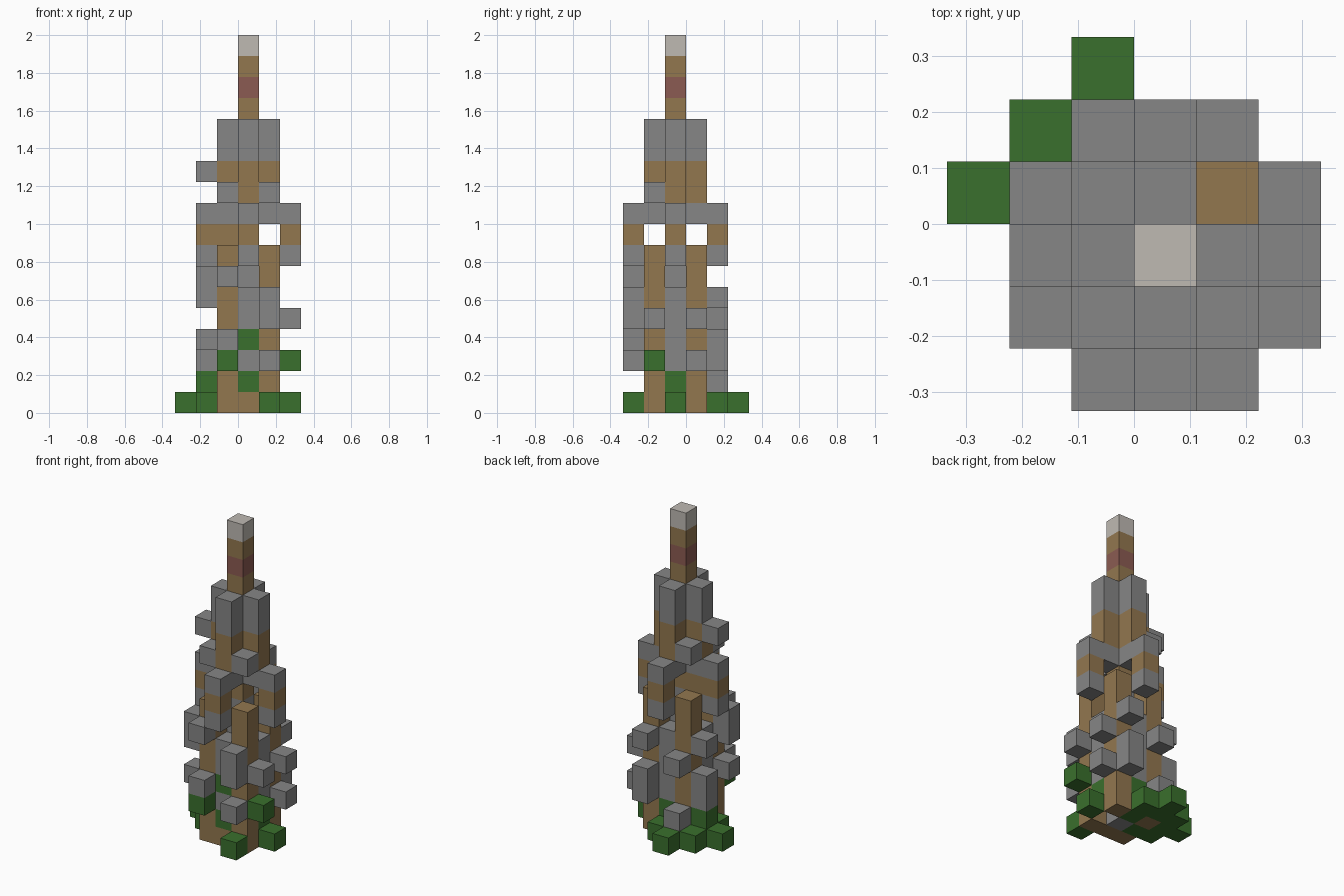
import bpy
import bmesh
from mathutils import Vector

if "Cube" in bpy.data.objects:
    bpy.data.objects.remove(bpy.data.objects["Cube"])

LAYERS = 18
S = 2 / LAYERS
SIDES = [(1, 0), (0, 1), (-1, 0), (0, -1)]
CORNERS = [(1, 1), (-1, 1), (-1, -1), (1, -1)]


def material(name, rgb):
    mat = bpy.data.materials.new(name)
    mat.use_nodes = True
    color = (*rgb, 1)
    mat.diffuse_color = color
    mat.node_tree.nodes["Principled BSDF"].inputs["Base Color"].default_value = color
    return mat


stone = material("grey stone", (.24, .24, .24))
wood = material("brown wood", (.29, .185, .078))
leaf = material("green moss", (.042, .16, .026))
red = material("red band", (.26, .105, .085))
pale = material("pale cap", (.52, .49, .45))

cells = {}      # grid cell -> part name
parts = {}      # part name -> material


def column(part, mat, x, y, low, high):
    """Stack of blocks, measured in blocks from the spire axis."""
    parts[part] = mat
    for z in range(low, high):
        cells[x, y, z] = part


# Central spire
column("stone_core", stone, 0, 0, 0, 8)
column("spire", wood, 0, 0, 8, 17)
column("spire_band", red, 0, 0, 15, 16)
column("spire_cap", pale, 0, 0, 17, 18)

# Four corner pillars
for x, y in CORNERS:
    column("corner_pillars", wood, x, y, 0, 8)

# Lower walls, upper buttresses and outer balconies on each side
for x, y in SIDES:
    column("lower_walls", stone, x, y, 2, 6)
    column("upper_posts", wood, x, y, 10, 12)
    column("post_caps", stone, x, y, 12, 14)
    column("balcony_arms", stone, x, y, 9, 10)
    column("balcony_base", stone, 2 * x, 2 * y, 7, 8)
    column("balcony_posts", wood, 2 * x, 2 * y, 8, 9)
    column("balcony_top", stone, 2 * x, 2 * y, 9, 10)
column("balcony_brace", wood, -1, 0, 8, 9)
column("doorstep", wood, 0, -1, 0, 1)

# Moss in the wall recesses
column("wall_moss", leaf, 0, -1, 1, 2)
column("wall_moss", leaf, 0, -1, 3, 4)
column("wall_moss", leaf, 1, 0, 1, 2)
column("wall_moss", leaf, 0, 1, 0, 2)
column("wall_moss", leaf, -1, 0, 0, 2)

# Single blocks of stone sticking out of the tower
for x, y, low, high in [
        (1, -2, 4, 6), (1, -2, 2, 3), (2, -1, 4, 5), (2, 1, 4, 5),
        (2, 1, 2, 3), (1, 2, 5, 6), (1, 2, 2, 4), (-1, 2, 4, 5),
        (-1, 2, 1, 2), (-2, 1, 5, 6), (-2, 1, 2, 4), (-2, -1, 5, 7),
        (-2, -1, 3, 4), (-1, -2, 6, 7), (-1, -2, 3, 4), (-2, 0, 11, 12)]:
    column("stone_studs", stone, x, y, low, high)
for x, y in CORNERS[1:]:
    column("upper_studs", stone, x, y, 10, 11)

# Moss on the ground and on the lower studs
for x, y in [(1, -2), (2, 0), (-3, 1), (-2, 2), (-1, 3),
             (0, 2), (-2, 0), (-2, 1), (-1, 2)]:
    column("ground_moss", leaf, x, y, 0, 1)
column("moss_studs", leaf, -2, 1, 1, 2)
column("moss_studs", leaf, -1, -2, 2, 3)
column("moss_studs", leaf, 2, -1, 2, 3)


# Turn each part into a mesh of its exposed block faces
AXES = [Vector(a) for a in ((1, 0, 0), (0, 1, 0), (0, 0, 1))]
for part, mat in parts.items():
    bm = bmesh.new()
    for cell in [c for c, p in cells.items() if p == part]:
        centre = Vector(cell) + Vector((.5, -.5, .5))
        for i in range(3):
            for sign in (1, -1):
                n = AXES[i] * sign
                if tuple(int(v) for v in Vector(cell) + n) in cells:
                    continue
                u = AXES[(i + 1) % 3] / 2
                v = AXES[(i + 2) % 3] / 2 * sign
                mid = centre + n / 2
                bm.faces.new([bm.verts.new((mid + o) * S)
                              for o in (-u - v, u - v, u + v, v - u)])
    bmesh.ops.remove_doubles(bm, verts=bm.verts, dist=.001)
    mesh = bpy.data.meshes.new(part)
    bm.to_mesh(mesh)
    bm.free()
    mesh.materials.append(mat)
    obj = bpy.data.objects.new(part, mesh)
    bpy.context.collection.objects.link(obj)
